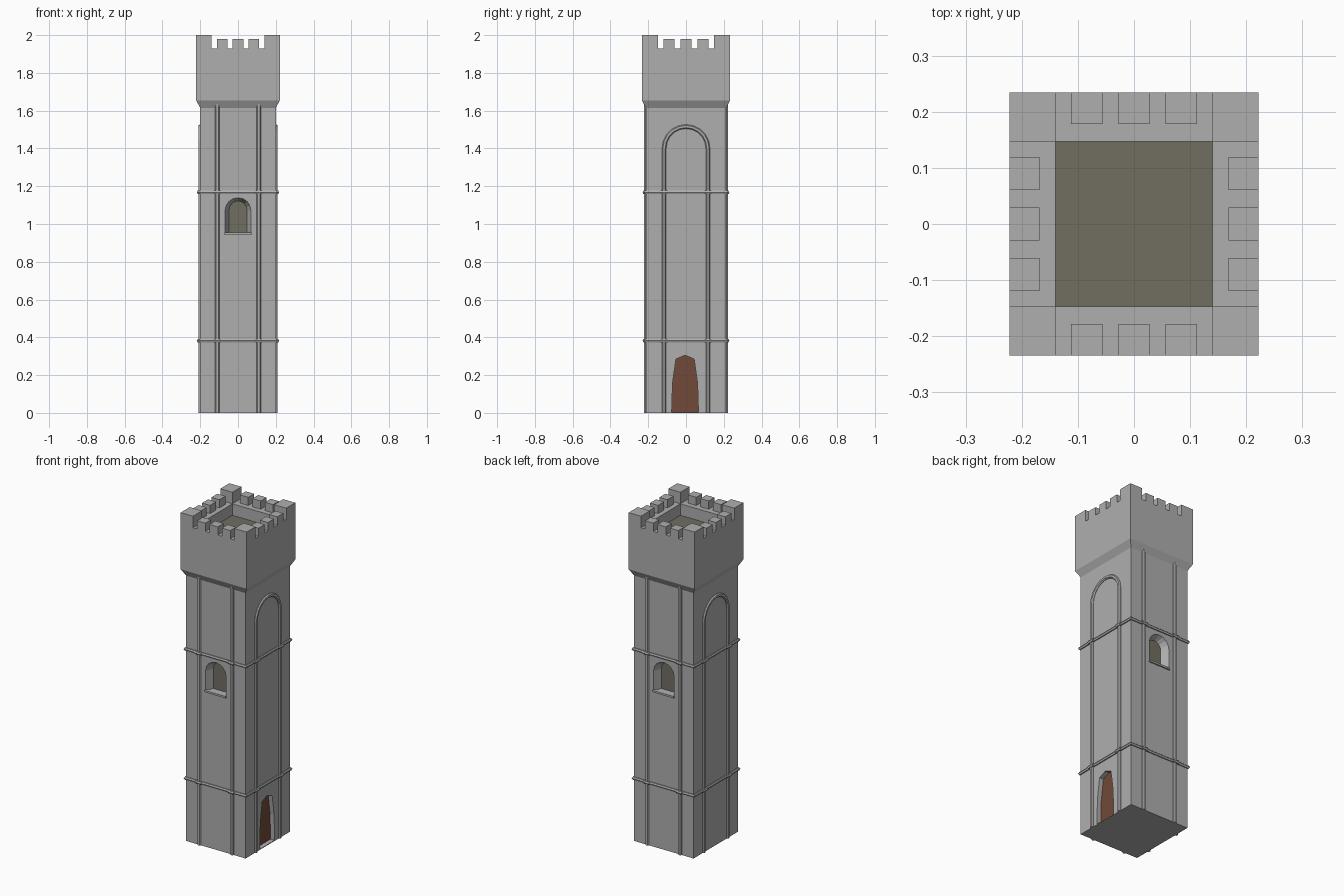
import bpy, bmesh, math
from mathutils import Vector

if "Cube" in bpy.data.objects:
    bpy.data.objects.remove(bpy.data.objects["Cube"])

HX, HY = 0.20, 0.213          # shaft half sizes


def material(name, col):
    m = bpy.data.materials.new(name)
    m.diffuse_color = (*col, 1)
    m.use_nodes = True
    m.node_tree.nodes["Principled BSDF"].inputs["Base Color"].default_value = m.diffuse_color
    return m


STONE = material("grey stone", (0.43, 0.43, 0.43))
OLIVE = material("dark olive", (0.165, 0.155, 0.12))
WOOD = material("brown wood", (0.17, 0.068, 0.043))

# wall coordinates: u along the wall, v up, h outwards
FRONT = lambda u, v, h: (u, -HY - h, v)
BACK = lambda u, v, h: (-u, HY + h, v)
RIGHT = lambda u, v, h: (HX + h, u, v)
LEFT = lambda u, v, h: (-HX - h, -u, v)
PLAN = lambda u, v, h: (u, v, h)


def loft(name, rings, mats=(STONE,), ring_closed=False, top_mat=0):
    """Skin closed rings of points into a solid."""
    bm = bmesh.new()
    vs = [[bm.verts.new(p) for p in r] for r in rings]
    n = len(vs[0])
    pairs = list(zip(vs, vs[1:])) + ([(vs[-1], vs[0])] if ring_closed else [])
    for a, b in pairs:
        for i in range(n):
            j = (i + 1) % n
            bm.faces.new((a[i], a[j], b[j], b[i]))
    if not ring_closed:
        bm.faces.new(vs[0])
        bm.faces.new(vs[-1]).material_index = top_mat
    bmesh.ops.recalc_face_normals(bm, faces=bm.faces)
    me = bpy.data.meshes.new(name)
    bm.to_mesh(me)
    bm.free()
    for m in mats:
        me.materials.append(m)
    ob = bpy.data.objects.new(name, me)
    bpy.context.collection.objects.link(ob)
    return ob


def rect(hx, hy, z, cx=0, cy=0):
    return [(cx + sx * hx, cy + sy * hy, z) for sx, sy in ((-1, -1), (1, -1), (1, 1), (-1, 1))]


def box(name, cx, cy, hx, hy, z0, z1):
    return loft(name, [rect(hx, hy, z0, cx, cy), rect(hx, hy, z1, cx, cy)])


def sweep(name, path, section, place, closed=False):
    """Sweep a section (side offset, height) along a flat path with mitres."""
    pts = [Vector(p) for p in path]
    n = len(pts)
    rings = []
    for i, p in enumerate(pts):
        a = (p - pts[i - 1]).normalized() if closed or i else None
        b = (pts[(i + 1) % n] - p).normalized() if closed or i < n - 1 else None
        a, b = a or b, b or a
        na, nb = Vector((a.y, -a.x)), Vector((b.y, -b.x))
        m = (na + nb) / (1 + na.dot(nb))
        rings.append([place(p.x + m.x * o, p.y + m.y * o, h) for o, h in section])
    return loft(name, rings, ring_closed=closed)


def arch(r, z0, zc, n=8):
    """Round-headed outline, left foot over the top to the right foot."""
    return [(-r, z0)] + [(-r * math.cos(math.pi * i / n), zc + r * math.sin(math.pi * i / n))
                         for i in range(n + 1)] + [(r, z0)]


def wall_ring(outline, place, h):
    return [place(u, v, h) for u, v in outline]


# shaft, flared crown, parapet and sunken roof
body = loft("tower_body", [
    rect(HX, HY, 0), rect(HX, HY, 1.615), rect(0.222, 0.234, 1.655),
    rect(0.222, 0.234, 1.93), rect(0.14, 0.147, 1.93), rect(0.14, 0.147, 1.86)],
    (STONE, OLIVE), top_mat=1)

cutters = []

# splayed windows on front and back
outer, inner = arch(0.069, 0.95, 1.07), arch(0.047, 0.952, 1.075)
for side, place in (("front", FRONT), ("back", BACK)):
    cutters.append(loft("window_cutter", [wall_ring(outer, place, 0.01), wall_ring(outer, place, 0),
                                          wall_ring(inner, place, -0.045)]))
    loft(side + "_window_pane", [wall_ring(inner, place, h) for h in (-0.048, -0.043)], (OLIVE,))
    s = [(-0.072, 0.943), (0.072, 0.943), (0.072, 0.954), (-0.072, 0.954)]
    loft(side + "_window_sill", [wall_ring(s, place, h) for h in (-0.01, 0.008)])

# recessed door on the right side
half = [(0.071, 0.004), (0.066, 0.16), (0.048, 0.285)]
door = [(-0.005 + u, v) for u, v in half] + [(-0.005, 0.305)] + [(-0.005 - u, v) for u, v in half[::-1]]
cutters.append(loft("door_cutter", [wall_ring(door, RIGHT, h) for h in (0.01, -0.03)]))
loft("door", [wall_ring(door, RIGHT, h) for h in (-0.033, -0.027)], (WOOD,))

for c in cutters:
    mod = body.modifiers.new("cut", 'BOOLEAN')
    mod.operation, mod.object, mod.solver = 'DIFFERENCE', c, 'EXACT'
    bpy.context.view_layer.objects.active = body
    bpy.ops.object.modifier_apply(modifier=mod.name)
    bpy.data.objects.remove(c)

# straight ribs on front and back, arched ribs on the sides
rib = [(-0.011, -0.004), (-0.011, 0.002), (-0.006, 0.009), (0.006, 0.009), (0.011, 0.002), (0.011, -0.004)]
for side, place in (("front", FRONT), ("back", BACK)):
    for u in (-0.11, 0.11):
        sweep(side + "_rib", [(u, 0), (u, 1.635)], rib, place)
for side, place in (("right", RIGHT), ("left", LEFT)):
    sweep(side + "_arch_rib", arch(0.116, 0, 1.40, 10), rib, place)

# moulded bands that step out around the ribs
BX, BY, W, OUT = 0.202, 0.215, 0.014, 0.007


def stepped(p):
    pts = []
    for c in (-p, p):
        pts += [(c - W, 0), (c - W, OUT), (c + W, OUT), (c + W, 0)]
    return pts


path = [(-BX, -BY)] + [(u, -BY - o) for u, o in stepped(0.11)]
path += [(BX, -BY)] + [(BX + o, u) for u, o in stepped(0.116)]
path += [(-x, -y) for x, y in path]
for name, z in (("lower_band", 0.382), ("upper_band", 1.168)):
    sec = [(0.008 * math.cos(i * math.pi / 3), z + 0.010 * math.sin(i * math.pi / 3)) for i in range(6)]
    sweep(name, path, sec, PLAN, closed=True)

# battlements: tall corners and three small merlons per side
for sx in (-1, 1):
    for sy in (-1, 1):
        box("corner_merlon", sx * 0.181, sy * 0.1905, 0.041, 0.0435, 1.93, 2.0)
for s in (-1, 1):
    for k in (-1, 0, 1):
        box("long_wall_merlon", s * 0.195, k * 0.09, 0.027, 0.029, 1.93, 1.98)
        box("short_wall_merlon", k * 0.084, s * 0.206, 0.028, 0.028, 1.93, 1.98)
